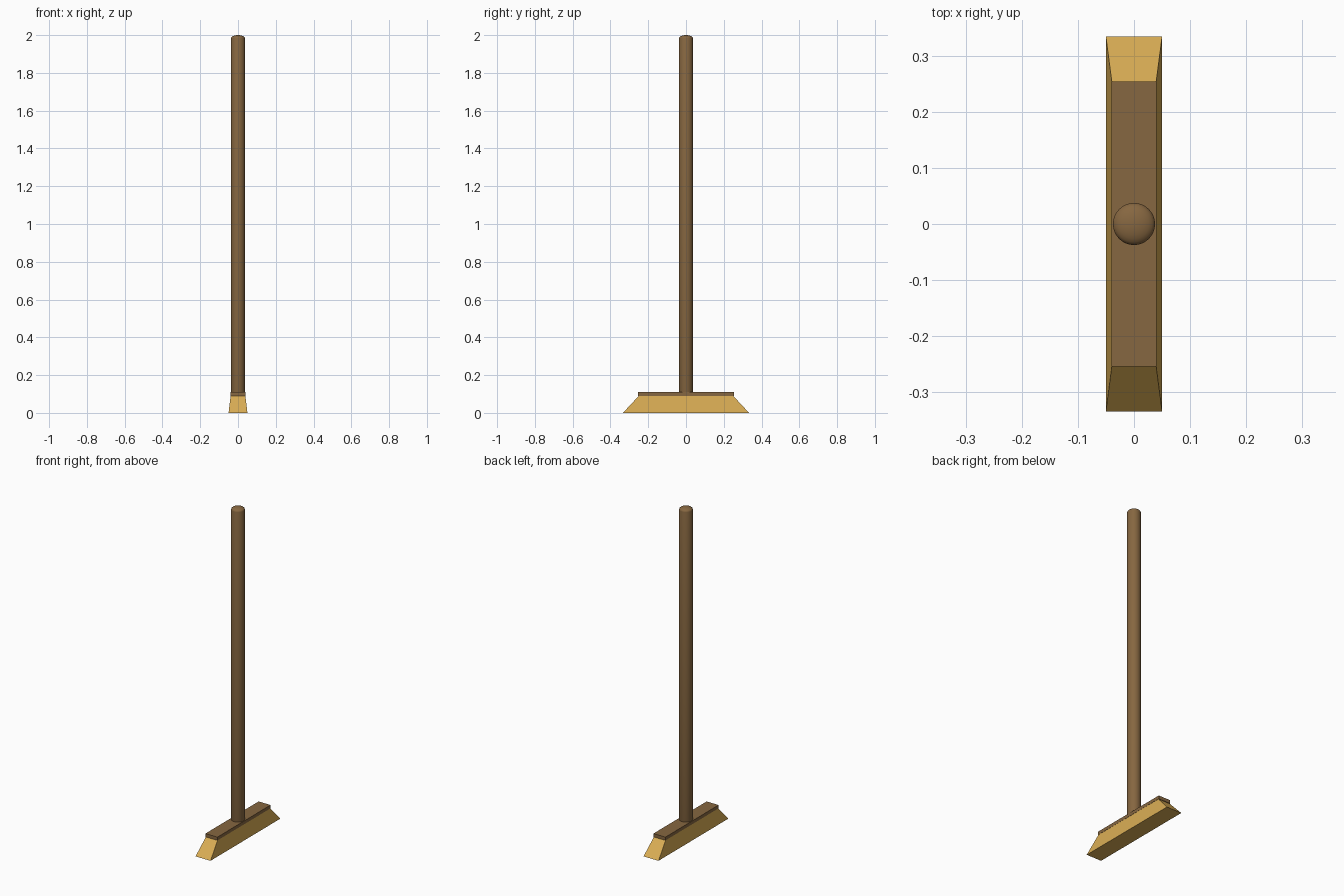
import bpy
import bmesh
import math

cube = bpy.data.objects.get("Cube")
if cube:
    bpy.data.objects.remove(cube, do_unlink=True)


def make_material(name, rgb):
    mat = bpy.data.materials.new(name)
    mat.use_nodes = True
    mat.diffuse_color = (*rgb, 1)
    mat.node_tree.nodes["Principled BSDF"].inputs["Base Color"].default_value = (*rgb, 1)
    return mat


def finish(name, bm, mat, smooth=False):
    bmesh.ops.recalc_face_normals(bm, faces=bm.faces)
    for face in bm.faces:
        face.smooth = smooth
    mesh = bpy.data.meshes.new(name)
    bm.to_mesh(mesh)
    bm.free()
    mesh.materials.append(mat)
    obj = bpy.data.objects.new(name, mesh)
    bpy.context.collection.objects.link(obj)
    return obj


def tapered_box(name, bottom, top, z0, z1, mat):
    """Box whose bottom and top half-sizes (x, y) may differ."""
    bm = bmesh.new()
    bmesh.ops.create_cube(bm, size=2)
    for v in bm.verts:
        half, z = (top, z1) if v.co.z > 0 else (bottom, z0)
        v.co = (v.co.x * half[0], v.co.y * half[1], z)
    return finish(name, bm, mat)


def lathe(name, profile, mat, steps=32):
    """Spin a radius/height profile around the z axis."""
    bm = bmesh.new()
    verts = [bm.verts.new((r, 0, z)) for r, z in profile]
    edges = [bm.edges.new(pair) for pair in zip(verts, verts[1:])]
    bmesh.ops.spin(bm, geom=verts + edges, cent=(0, 0, 0), axis=(0, 0, 1),
                   angle=math.tau, steps=steps)
    bmesh.ops.remove_doubles(bm, verts=bm.verts, dist=0.0001)
    return finish(name, bm, mat, smooth=True)


wood = make_material("brown wood", (0.24, 0.135, 0.052))
straw = make_material("golden straw", (0.70, 0.42, 0.09))

# Flared bristles and the block that holds them
tapered_box("bristles", (0.05, 0.334), (0.039, 0.25), 0, 0.09, straw)
tapered_box("head_block", (0.04, 0.254), (0.04, 0.254), 0.09, 0.11, wood)

# Long round handle with shallow domed ends, the lower one sunk in the block
radius, rise, low, high = 0.0375, 0.017, 0.11, 1.983
arc = [(radius * math.cos(a), rise * math.sin(a))
       for a in (i * math.pi / 12 for i in range(6))] + [(0, rise)]
profile = [(r, low - h) for r, h in reversed(arc)] + [(r, high + h) for r, h in arc]
lathe("handle", profile, wood)
